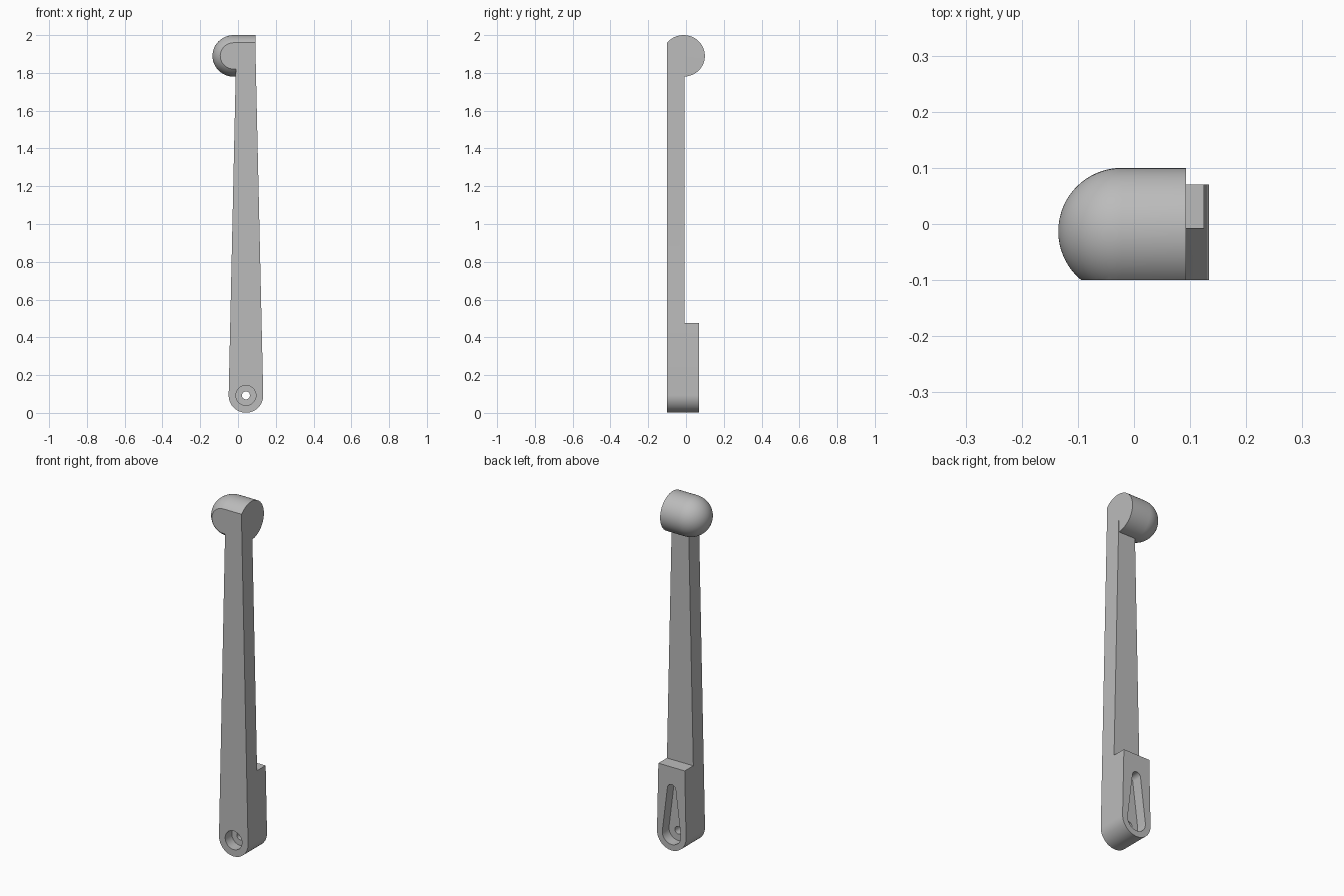
import bpy, bmesh
from math import sin, cos, pi, asin, radians

cube = bpy.data.objects.get("Cube")
if cube:
    bpy.data.objects.remove(cube, do_unlink=True)

grey = bpy.data.materials.new("plain grey")
grey.use_nodes = True
COLOUR = (0.5, 0.5, 0.5, 1)
grey.diffuse_color = COLOUR
grey.node_tree.nodes["Principled BSDF"].inputs["Base Color"].default_value = COLOUR

FRONT, ARM_BACK, BLOCK_BACK = -0.1, -0.007, 0.07
PIVOT_X, PIVOT_Z, FOOT_R = 0.042, 0.0925, 0.0915
HEAD_Z, END_X = 1.89, 0.093


def finish(name, bm):
    bmesh.ops.recalc_face_normals(bm, faces=bm.faces)
    mesh = bpy.data.meshes.new(name)
    bm.to_mesh(mesh)
    bm.free()
    mesh.materials.append(grey)
    obj = bpy.data.objects.new(name, mesh)
    bpy.context.collection.objects.link(obj)
    return obj


def arc(x, z, r, start, end, n=32):
    return [(x + r * cos(start + (end - start) * i / n),
             z + r * sin(start + (end - start) * i / n)) for i in range(n + 1)]


def prism(name, outline, y0, y1):
    """Extrude an x-z outline from y0 to y1."""
    bm = bmesh.new()
    face = bm.faces.new([bm.verts.new((x, y0, z)) for x, z in outline])
    new = bmesh.ops.extrude_face_region(bm, geom=[face])["geom"]
    bmesh.ops.translate(bm, vec=(0, y1 - y0, 0),
                        verts=[v for v in new if isinstance(v, bmesh.types.BMVert)])
    return finish(name, bm)


def combine(target, tool, operation):
    mod = target.modifiers.new(operation, 'BOOLEAN')
    mod.operation, mod.solver, mod.object = operation, 'EXACT', tool
    bpy.context.view_layer.objects.active = target
    bpy.ops.object.modifier_apply(modifier=mod.name)
    bpy.data.objects.remove(tool, do_unlink=True)


def tapered(top):
    """Round-footed outline of the tapering arm, cut level at height top."""
    t = (top - PIVOT_Z) / (HEAD_Z - PIVOT_Z)
    right = PIVOT_X + FOOT_R + t * (END_X - PIVOT_X - FOOT_R)
    left = PIVOT_X - FOOT_R + t * (-0.01 - PIVOT_X + FOOT_R)
    return arc(PIVOT_X, PIVOT_Z, FOOT_R, pi, 2 * pi) + [(right, top), (left, top)]


# Rounded head: a half dome running into a short barrel along x
bm = bmesh.new()
DOME_X, HEAD_Y, R = -0.022, -0.013, 0.113
profile = [(DOME_X - R * cos(a), R * sin(a)) for a in [i * pi / 32 for i in range(17)]]
profile += [(END_X, R), (END_X, 0)]
verts = [bm.verts.new((x, 0, r)) for x, r in profile]
edges = [bm.edges.new(pair) for pair in zip(verts, verts[1:])]
bmesh.ops.spin(bm, geom=verts + edges, cent=(0, 0, 0), axis=(1, 0, 0),
               angle=2 * pi, steps=48, use_merge=True)
bmesh.ops.remove_doubles(bm, verts=bm.verts, dist=1e-5)
bmesh.ops.scale(bm, vec=(1, 1, 0.11 / R), verts=bm.verts)
bmesh.ops.translate(bm, vec=(0, HEAD_Y, HEAD_Z), verts=bm.verts)
head = finish("head", bm)

# Flat front on the head
slab = [(-0.3, 1.7), (0.3, 1.7), (0.3, 2.1), (-0.3, 2.1)]
combine(head, prism("head_cutter", slab, FRONT - 0.2, FRONT), 'DIFFERENCE')

# Tapering arm with a thicker block at its foot
arm = prism("lever_arm", tapered(HEAD_Z), FRONT, ARM_BACK)
combine(arm, prism("foot_block", tapered(0.475), FRONT, BLOCK_BACK), 'UNION')
combine(arm, head, 'UNION')

# Teardrop pocket in the back of the foot
low_r, high_r, high_z = 0.058, 0.026, 0.35
tilt = asin((low_r - high_r) / (high_z - PIVOT_Z))
teardrop = (arc(PIVOT_X, PIVOT_Z, low_r, pi - tilt, 2 * pi + tilt)
            + arc(PIVOT_X, high_z, high_r, tilt, pi - tilt, 16))
combine(arm, prism("pocket_cutter", teardrop, 0.01, 0.2), 'DIFFERENCE')

# Screw recess in the front and the hole through to the pocket
for r, y0, y1 in ((0.053, -0.2, -0.04), (0.021, -0.06, 0.03)):
    ring = arc(PIVOT_X, PIVOT_Z, r, 0, 2 * pi)[:-1]
    combine(arm, prism("hole_cutter", ring, y0, y1), 'DIFFERENCE')

# Smooth shading with crisp edges
bpy.ops.object.select_all(action='DESELECT')
arm.select_set(True)
bpy.context.view_layer.objects.active = arm
bpy.ops.object.shade_smooth_by_angle(angle=radians(30))
